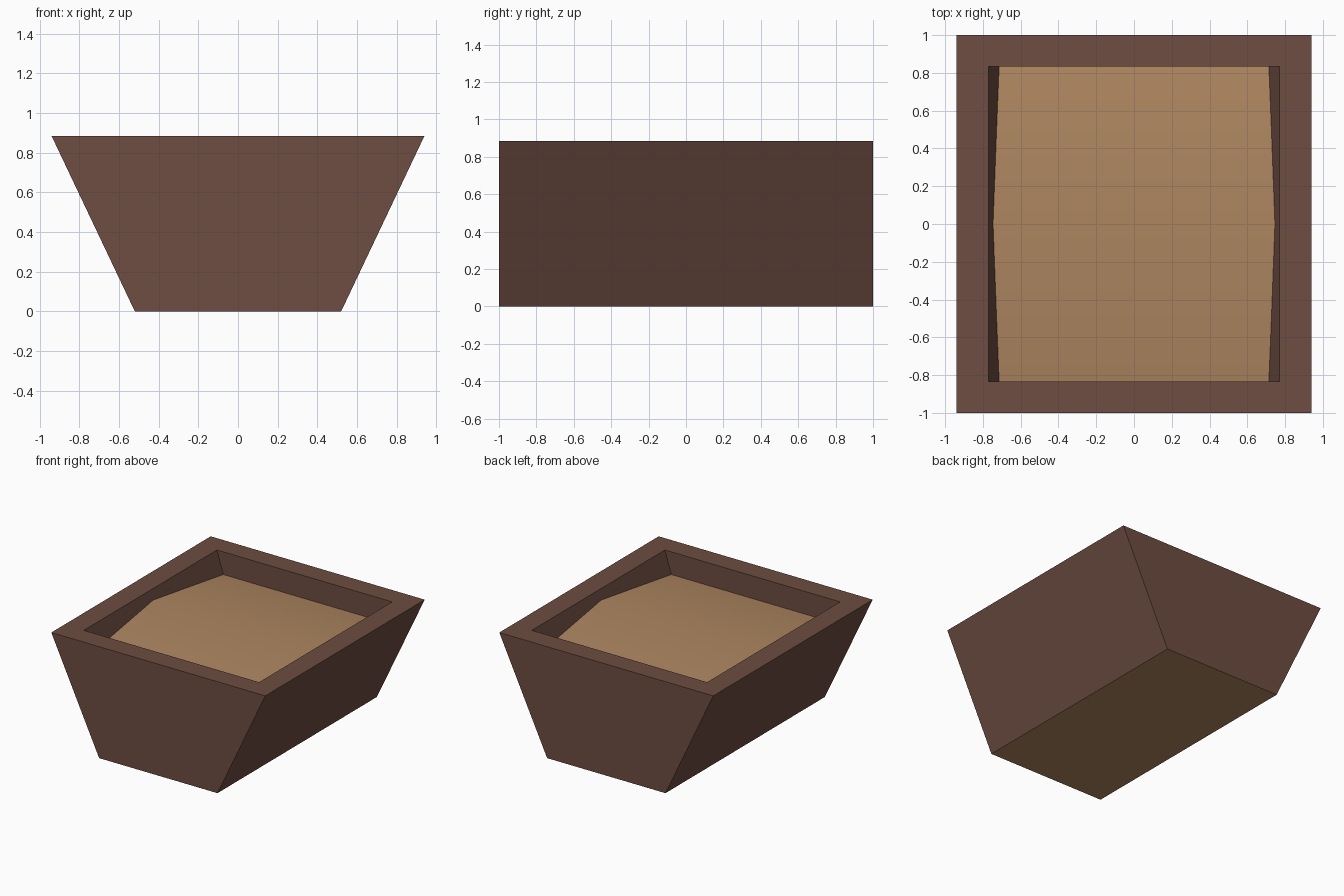
import bpy, bmesh

if "Cube" in bpy.data.objects:
    bpy.data.objects.remove(bpy.data.objects["Cube"])


def material(name, rgb):
    m = bpy.data.materials.new(name)
    lin = [((c / 255 + 0.055) / 1.055) ** 2.4 for c in rgb]
    m.diffuse_color = (*lin, 1)
    m.use_nodes = True
    m.node_tree.nodes["Principled BSDF"].inputs["Base Color"].default_value = m.diffuse_color
    return m


brown = material("dark brown wood", (109, 77, 65))
tan = material("tan soil", (174, 134, 96))


def make_object(name, bm, mats):
    bmesh.ops.recalc_face_normals(bm, faces=bm.faces)
    me = bpy.data.meshes.new(name)
    bm.to_mesh(me)
    bm.free()
    for m in mats:
        me.materials.append(m)
    ob = bpy.data.objects.new(name, me)
    bpy.context.collection.objects.link(ob)
    return ob


def ring(bm, x, y, z):
    return [bm.verts.new((sx * x, sy * y, z))
            for sx, sy in ((-1, -1), (1, -1), (1, 1), (-1, 1))]


# Tub: rings from base, up the flared sides, across the rim, down the inside
bm = bmesh.new()
rings = [ring(bm, *p) for p in ((0.52, 1, 0), (0.94, 1, 0.885),
                                (0.77, 0.835, 0.885), (0.70, 0.835, 0.66))]
for a, b in zip(rings, rings[1:]):
    for i in range(4):
        j = (i + 1) % 4
        bm.faces.new((a[i], a[j], b[j], b[i]))
base = bm.faces.new(rings[0][::-1])
base.material_index = 1          # underside has the lighter colour
bm.faces.new(rings[-1])          # inner floor, hidden under the soil
make_object("planter_tub", bm, [brown, tan])

# Soil: gentle ridge across the middle, meeting the inner walls
bm = bmesh.new()
rows = [[bm.verts.new((s * x, y, z)) for s in (-1, 1)]
        for y, x, z in ((-0.835, 0.715, 0.705), (0, 0.746, 0.812),
                        (0.835, 0.715, 0.705))]
for a, b in zip(rows, rows[1:]):
    bm.faces.new((a[0], a[1], b[1], b[0]))
soil = make_object("soil_fill", bm, [tan])
for p in soil.data.polygons:
    p.use_smooth = True
